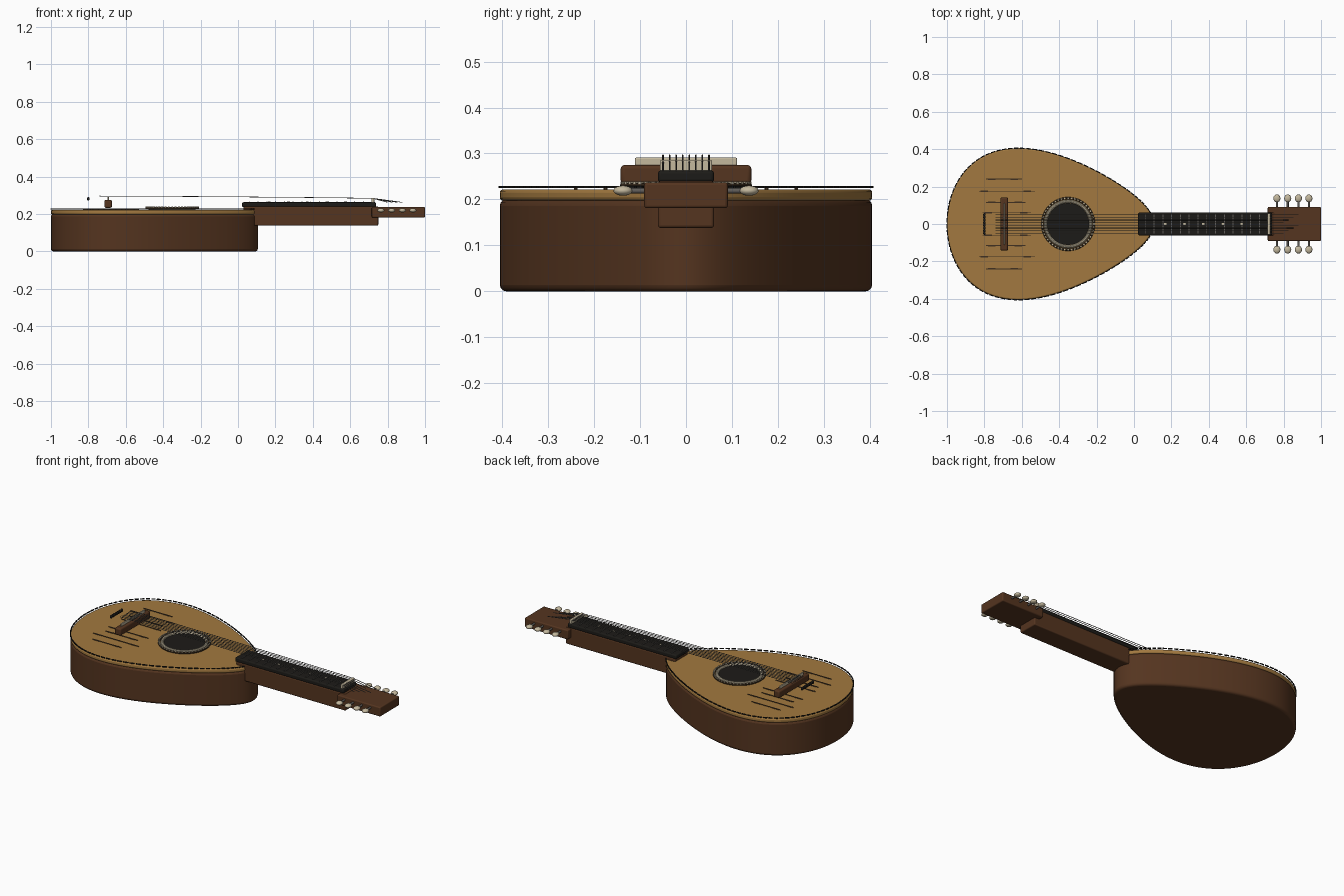
import bpy, bmesh
from math import sin, cos, pi, atan2
from mathutils import Matrix, Vector

if "Cube" in bpy.data.objects:
    bpy.data.objects.remove(bpy.data.objects["Cube"])


def material(name, rgb):
    m = bpy.data.materials.new(name)
    m.diffuse_color = (*rgb, 1)
    m.use_nodes = True
    m.node_tree.nodes["Principled BSDF"].inputs["Base Color"].default_value = m.diffuse_color
    return m


WOOD = material("dark_wood", (0.09, 0.035, 0.014))
SPRUCE = material("spruce", (0.36, 0.19, 0.05))
BLACK = material("ebony", (0.012, 0.011, 0.009))
CREAM = material("ivory", (0.55, 0.48, 0.34))
STEEL = material("steel", (0.12, 0.11, 0.1))
LINE = material("inlay_line", (0.05, 0.03, 0.015))


def finish(ob, mat, bevel=0, segs=3):
    ob.data.materials.append(mat)
    if bevel:
        b = ob.modifiers.new("bevel", 'BEVEL')
        b.width, b.segments, b.limit_method = bevel, segs, 'ANGLE'
    bpy.ops.object.select_all(action='DESELECT')
    ob.select_set(True)
    bpy.context.view_layer.objects.active = ob
    if ob.type == 'MESH':
        bpy.ops.object.shade_smooth_by_angle(angle=0.6)
    return ob


def from_bmesh(name, bm, mat, bevel=0, segs=3):
    me = bpy.data.meshes.new(name)
    bm.to_mesh(me)
    bm.free()
    ob = bpy.data.objects.new(name, me)
    bpy.context.collection.objects.link(ob)
    return finish(ob, mat, bevel, segs)


def add_box(bm, centre, size, angle=0):
    bmesh.ops.create_cube(bm, size=1, matrix=Matrix.Translation(centre)
                          @ Matrix.Rotation(angle, 4, 'Z') @ Matrix.Diagonal((*size, 1)))


def box(name, lo, hi, mat, bevel=0):
    lo, hi = Vector(lo), Vector(hi)
    bm = bmesh.new()
    add_box(bm, (lo + hi) / 2, hi - lo)
    return from_bmesh(name, bm, mat, bevel)


def add_ball(bm, centre, radii):
    bmesh.ops.create_uvsphere(bm, u_segments=16, v_segments=10, radius=1,
                              matrix=Matrix.Translation(centre) @ Matrix.Diagonal((*radii, 1)))


def add_rod(bm, centre, radius, length, axis='Z'):
    rot = Matrix.Rotation(pi / 2, 4, 'X') if axis == 'Y' else Matrix()
    bmesh.ops.create_cone(bm, cap_ends=True, segments=32, radius1=radius, radius2=radius,
                          depth=length, matrix=Matrix.Translation(centre) @ rot)


def outline(t):
    # Teardrop plan of the body
    return Vector((-0.447 + 0.553 * cos(t), 0.381 * sin(t) * (1 - 0.384 * cos(t)), 0))


def plate(name, z0, z1, mat, bevel, n=112):
    bm = bmesh.new()
    face = bm.faces.new([bm.verts.new(outline(2 * pi * i / n) + Vector((0, 0, z0))) for i in range(n)])
    up = bmesh.ops.extrude_face_region(bm, geom=[face])
    bmesh.ops.translate(bm, vec=(0, 0, z1 - z0), verts=[v for v in up['geom'] if isinstance(v, bmesh.types.BMVert)])
    bmesh.ops.recalc_face_normals(bm, faces=bm.faces)
    return from_bmesh(name, bm, mat, bevel)


# Body and soundboard
plate("body", 0, 0.2, WOOD, 0.014)
plate("soundboard", 0.197, 0.222, SPRUCE, 0.008)

# Dashed purfling around the rim
bm = bmesh.new()
N = 100
for i in range(N):
    a, b = outline(2 * pi * i / N), outline(2 * pi * (i + 0.75) / N)
    d = b - a
    add_box(bm, (a + b) / 2 + Vector((0, 0, 0.227)), (d.length, 0.006, 0.005), atan2(d.y, d.x))
from_bmesh("rim_purfling", bm, BLACK)

# Sound hole with rosette rings
HX = -0.352
bm = bmesh.new()
add_rod(bm, (HX, 0, 0.225), 0.112, 0.01)
from_bmesh("sound_hole", bm, BLACK)
for name, r, t, mat in (("rosette_inner", 0.121, 0.009, CREAM), ("rosette_outer", 0.138, 0.006, LINE)):
    bpy.ops.mesh.primitive_torus_add(location=(HX, 0, 0.23), major_radius=r, minor_radius=t,
                                     major_segments=64, minor_segments=10)
    bpy.context.object.name = name
    finish(bpy.context.object, mat)
bm = bmesh.new()
for i in range(48):
    a = 2 * pi * i / 48
    add_box(bm, (HX + 0.138 * cos(a), 0.138 * sin(a), 0.236), (0.009, 0.009, 0.006), a)
from_bmesh("rosette_tiles", bm, CREAM)

# Fine inlay lines on the soundboard
bm = bmesh.new()
for s in (-1, 1):
    for y, x0, x1 in ((0.24, -0.79, -0.60), (0.175, -0.83, -0.53), (0.115, -0.79, -0.58), (0.06, -0.81, -0.55)):
        add_box(bm, ((x0 + x1) / 2, s * y, 0.223), (x1 - x0, 0.004, 0.004))
        for x in (x0 + 0.03, x1 - 0.04):
            add_box(bm, (x, s * y, 0.223), (0.04, 0.008, 0.004))
from_bmesh("soundboard_inlay", bm, LINE)

# Bridge, saddle and tail pins
box("bridge", (-0.714, -0.142, 0.233), (-0.674, 0.142, 0.275), WOOD, 0.008)
box("saddle", (-0.698, -0.111, 0.272), (-0.69, 0.111, 0.291), CREAM, 0.003)
bm = bmesh.new()
for i in range(8):
    add_ball(bm, (-0.8, -0.05 + i * 0.1 / 7, 0.281), (0.007, 0.008, 0.01))
from_bmesh("tail_pins", bm, BLACK)

# Neck, headstock, fingerboard, nut
box("neck", (0.03, -0.061, 0.138), (0.75, 0.061, 0.24), WOOD, 0.006)
box("headstock", (0.715, -0.091, 0.181), (1.0, 0.091, 0.237), WOOD, 0.006)
box("fingerboard", (0.022, -0.061, 0.237), (0.738, 0.061, 0.263), BLACK, 0.007)
box("nut", (0.713, -0.057, 0.26), (0.729, 0.057, 0.286), CREAM, 0.004)

# Frets and position dots
bm = bmesh.new()
for i in range(14):
    add_box(bm, (0.06 + i * 0.047, 0, 0.264), (0.005, 0.108, 0.005))
from_bmesh("frets", bm, STEEL)
bm = bmesh.new()
for x in (0.167, 0.27, 0.37, 0.475, 0.575):
    add_rod(bm, (x, 0, 0.264), 0.007, 0.006)
from_bmesh("position_dots", bm, CREAM)

# Tuning pegs on both sides
shafts, knobs = bmesh.new(), bmesh.new()
for x in (0.764, 0.822, 0.879, 0.935):
    for s in (-1, 1):
        add_rod(shafts, (x, s * 0.105, 0.219), 0.006, 0.05, 'Y')
        add_ball(knobs, (x, s * 0.137, 0.219), (0.019, 0.021, 0.011))
from_bmesh("peg_shafts", shafts, STEEL)
from_bmesh("peg_knobs", knobs, CREAM)

# Strings
cu = bpy.data.curves.new("strings", 'CURVE')
cu.dimensions = '3D'
cu.bevel_depth, cu.bevel_resolution, cu.use_fill_caps = 0.0018, 1, True
for i in range(8):
    y = -0.05 + i * 0.1 / 7
    end = 0.80 + 0.08 * ((i % 4) / 3)
    sp = cu.splines.new('POLY')
    path = ((-0.74, 0.296), (-0.15, 0.293), (0.4, 0.288), (0.72, 0.284), (end, 0.262))
    sp.points.add(len(path) - 1)
    for p, (x, z) in zip(sp.points, path):
        p.co = (x, y, z, 1)
strings = bpy.data.objects.new("strings", cu)
bpy.context.collection.objects.link(strings)
finish(strings, STEEL)
